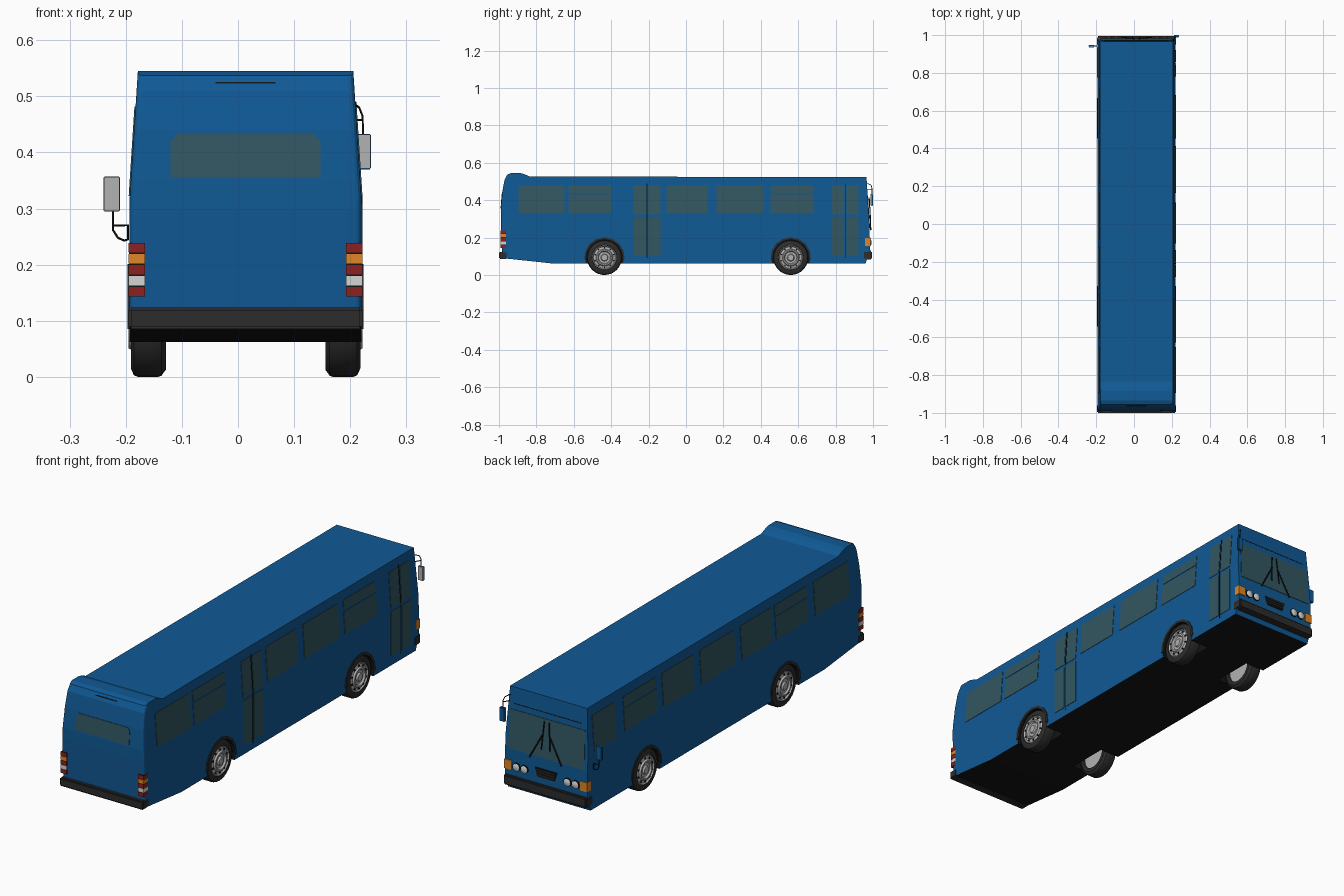
import bpy, bmesh, math
from mathutils import Vector, Matrix

cube = bpy.data.objects.get("Cube")
if cube:
    bpy.data.objects.remove(cube, do_unlink=True)

CX = 0.0135                      # centre line of the body
WHEEL_Y, AXLE_Z = (-0.436, 0.56), 0.093


def material(name, *rgb):
    m = bpy.data.materials.new(name)
    m.use_nodes = True
    m.diffuse_color = (*rgb, 1)
    m.node_tree.nodes["Principled BSDF"].inputs["Base Color"].default_value = (*rgb, 1)
    return m


BLUE = material("blue paint", 0.005, 0.1, 0.3)
GLASS = material("tinted glass", 0.032, 0.095, 0.12)
BLACK = material("black underside", 0.007, 0.007, 0.007)
RUBBER = material("dark grey rubber", 0.025, 0.025, 0.025)
RED = material("red lamp", 0.27, 0.015, 0.015)
ORANGE = material("orange lamp", 0.75, 0.24, 0.02)
WHITE = material("white lamp", 0.65, 0.67, 0.65)
METAL = material("light grey metal", 0.45, 0.45, 0.45)


def finish(name, bm, *mats):
    bmesh.ops.recalc_face_normals(bm, faces=bm.faces)
    mesh = bpy.data.meshes.new(name)
    bm.to_mesh(mesh)
    bm.free()
    for m in mats:
        mesh.materials.append(m)
    ob = bpy.data.objects.new(name, mesh)
    bpy.context.collection.objects.link(ob)
    return ob


def prism(bm, points, push):
    """Extrude a planar outline along a vector."""
    f = bm.faces.new([bm.verts.new(p) for p in points])
    ext = bmesh.ops.extrude_face_region(bm, geom=[f])["geom"]
    bmesh.ops.translate(bm, vec=push, verts=[v for v in ext if isinstance(v, bmesh.types.BMVert)])


def plates(name, outlines, out, mat, thick=0.003):
    """Thin plates lying on a surface, raised in the direction out."""
    bm = bmesh.new()
    out = Vector(out)
    for pts in outlines:
        prism(bm, [Vector(p) - out * 0.004 for p in pts], out * (0.004 + thick))
    return finish(name, bm, mat)


def box(name, lo, hi, mat, bevel=0.0):
    bm = bmesh.new()
    bmesh.ops.create_cube(bm, size=1)
    for v in bm.verts:
        v.co = [lo[i] if v.co[i] < 0 else hi[i] for i in range(3)]
    if bevel:
        bmesh.ops.bevel(bm, geom=bm.edges[:], offset=bevel, segments=2, affect='EDGES')
    return finish(name, bm, mat)


def lathe(name, profile, place, mat, steps=32):
    """Spin (x, radius) points about the x axis."""
    bm = bmesh.new()
    vs = [bm.verts.new((x, 0, r)) for x, r in profile]
    es = [bm.edges.new(p) for p in zip(vs, vs[1:])]
    bmesh.ops.spin(bm, geom=vs + es, axis=(1, 0, 0), cent=(0, 0, 0), angle=math.tau, steps=steps)
    bmesh.ops.remove_doubles(bm, verts=bm.verts, dist=1e-5)
    bm.transform(place)
    ob = finish(name, bm, mat)
    bpy.context.view_layer.objects.active = ob
    ob.select_set(True)
    bpy.ops.object.shade_smooth_by_angle(angle=math.radians(35))
    ob.select_set(False)
    return ob


def tube(name, points, mat, radius=0.002):
    cu = bpy.data.curves.new(name, 'CURVE')
    cu.dimensions, cu.bevel_depth, cu.bevel_resolution = '3D', radius, 1
    sp = cu.splines.new('POLY')
    sp.points.add(len(points) - 1)
    for p, co in zip(sp.points, points):
        p.co = (*co, 1)
    cu.materials.append(mat)
    bpy.context.collection.objects.link(bpy.data.objects.new(name, cu))


def interp(table, z):
    for (a, za), (b, zb) in zip(table, table[1:]):
        if z <= zb:
            return a + (b - a) * (z - za) / (zb - za)
    return table[-1][0]


# Body shell: side profile pulled across the width, sides leaning in above the waist
REAR = [(-0.982, 0.09), (-0.99, 0.3), (-0.99, 0.35), (-0.983, 0.44), (-0.97, 0.51), (-0.955, 0.537)]
FRONT = [(0.96, 0.062), (0.983, 0.13), (0.982, 0.25), (0.965, 0.524)]
ROOF = [(-0.935, 0.545), (-0.885, 0.545), (-0.862, 0.538), (-0.835, 0.526)]
WAIST = 0.32


def half(z):
    return 0.2065 - 0.0145 * max(0, z - WAIST) / 0.225


bm = bmesh.new()
outline = REAR + ROOF + FRONT[::-1] + [(-0.72, 0.062)]
prism(bm, [(-1, y, z) for y, z in outline], (2, 0, 0))
bmesh.ops.bisect_plane(bm, geom=bm.verts[:] + bm.edges[:] + bm.faces[:],
                       plane_co=(0, 0, WAIST), plane_no=(0, 0, 1))
for v in bm.verts:
    v.co.x = CX + math.copysign(half(v.co.z), v.co.x)
corners = [e for e in bm.edges if all(v.co.y < -0.95 for v in e.verts)
           and (e.verts[0].co.x - CX) * (e.verts[1].co.x - CX) > 0
           and len({round(f.normal.x) for f in e.link_faces}) > 1]
bmesh.ops.bevel(bm, geom=corners, offset=0.01, segments=3, profile=0.5, affect='EDGES')
body = finish("body_shell", bm, BLUE, BLACK)

# Wheel wells cut out of the shell
bm = bmesh.new()
for y in WHEEL_Y:
    for s in (-1, 1):
        place = Matrix.Translation((CX + s * 0.18, y, AXLE_Z)) @ Matrix.Rotation(math.pi / 2, 4, 'Y')
        bmesh.ops.create_cone(bm, cap_ends=True, segments=16, radius1=0.102, radius2=0.102,
                              depth=0.14, matrix=place)
cutter = finish("wheel_well_cutter", bm, BLACK)
cutter.hide_render = True
mod = body.modifiers.new("wells", 'BOOLEAN')
mod.operation, mod.solver, mod.object = 'DIFFERENCE', 'EXACT', cutter
bpy.context.view_layer.update()
body.data = bpy.data.meshes.new_from_object(body.evaluated_get(bpy.context.evaluated_depsgraph_get()))
body.modifiers.clear()
bpy.data.objects.remove(cutter, do_unlink=True)
body.data.materials.clear()
for m in (BLUE, BLACK):
    body.data.materials.append(m)
for p in body.data.polygons:
    c = p.center
    in_well = (c.z < 0.21 and abs(c.x - CX) < 0.2064 and abs(p.normal.y) < 0.999
               and any(abs(c.y - y) < 0.11 for y in WHEEL_Y))
    p.material_index = int(p.normal.z < -0.6 or in_well)


# Side glazing
def side_rect(s, y0, y1, z0, z1):
    return [(CX + s * half(z), y, z) for y, z in ((y0, z0), (y1, z0), (y1, z1), (y0, z1))]


def barred(y0, y1):
    return [(y0, y1, 0.33, 0.43), (y0, y1, 0.438, 0.482)]


def plain(y0, y1):
    return [(y0, y1, 0.33, 0.482)]


def door(y0, y1):
    m = (y0 + y1) / 2
    return [(a, b, *z) for a, b in ((y0, m - 0.006), (m + 0.006, y1))
            for z in ((0.105, 0.308), (0.322, 0.482))]


right = (plain(-0.895, -0.65) + barred(-0.628, -0.4) + door(-0.28, -0.137) + plain(-0.104, 0.115)
         + plain(0.163, 0.414) + barred(0.452, 0.682) + door(0.78, 0.922))
left = (plain(-0.895, -0.65) + barred(-0.6, -0.37) + plain(-0.345, -0.125) + plain(-0.08, 0.165)
        + plain(0.215, 0.437) + barred(0.48, 0.715) + [(0.775, 0.935, 0.322, 0.482)])
for name, s, rects in (("door_side_windows", 1, right), ("driver_side_windows", -1, left)):
    plates(name, [side_rect(s, *r) for r in rects], (s, 0, 0), GLASS, 0.002)
plates("door_seals", [side_rect(1, m - 0.002, m + 0.002, *z) for m in (-0.2085, 0.851)
                      for z in ((0.09, 0.32), (0.32, 0.49))], (1, 0, 0), BLACK, 0.002)


# Rear end: window, vent slot, lamp clusters, bumper
def on_rear(pts):
    return [(x, interp(REAR, z), z) for x, z in pts]


def on_front(pts):
    return [(CX + x, interp(FRONT, z), z) for x, z in pts]


plates("rear_window", [on_rear([(-0.12, 0.356), (0.147, 0.356), (0.147, 0.42), (0.135, 0.433),
                                (-0.108, 0.433), (-0.12, 0.42)])], (0, -1, 0), GLASS, 0.002)
plates("rear_vent_slot", [on_rear([(-0.04, 0.523), (0.067, 0.523), (0.067, 0.526), (-0.04, 0.526)])],
       (0, -1, 0), BLACK, 0.002)
lamps = [RED, WHITE, RED, ORANGE, RED]
for s, side in ((-1, "right"), (1, "left")):
    for i, mat in enumerate(lamps):
        z = 0.143 + i * 0.0196
        xs = sorted((CX + s * 0.179, CX + s * 0.2085))
        box(f"rear_lamp_{side}_{i}", (xs[0], -0.993, z), (xs[1], -0.962, z + 0.0175), mat)
    box(f"rear_lamp_{side}_base", (xs[0] + 0.001, -0.9915, 0.143), (xs[1] - 0.001, -0.963, 0.239), BLACK)
box("rear_bumper", (CX - 0.209, -1.0, 0.085), (CX + 0.209, -0.955, 0.124), RUBBER, 0.005)

# Front end: windscreen, panel line, grille, bumper
plates("windscreen", [on_front([(-0.192, 0.25), (0.192, 0.25), (0.188, 0.425), (-0.188, 0.425)])],
       (0, 1, 0), GLASS, 0.002)
plates("destination_panel_line", [on_front([(-0.17, 0.45), (0.17, 0.45), (0.17, 0.453), (-0.17, 0.453)])],
       (0, 1, 0), BLACK, 0.001)
plates("grille", [on_front([(-0.042, 0.16), (0.042, 0.16), (0.056, 0.2), (-0.056, 0.2)])],
       (0, 1, 0), BLACK)
plates("grille_slats", [on_front([(-0.045, z), (0.045, z), (0.045, z + 0.005), (-0.045, z + 0.005)])
                        for z in (0.168, 0.179, 0.19)], (0, 1, 0), RUBBER, 0.005)
box("front_bumper", (CX - 0.209, 0.945, 0.083), (CX + 0.209, 0.994, 0.13), RUBBER, 0.006)
for s, side in ((-1, "left"), (1, "right")):
    xs = sorted((CX + s * 0.172, CX + s * 0.2085))
    box(f"front_indicator_{side}", (xs[0], 0.958, 0.155), (xs[1], 0.987, 0.197), ORANGE)
    for i, x in enumerate((0.148, 0.108)):
        place = Matrix.Translation((CX + s * x, 0.98, 0.174)) @ Matrix.Rotation(math.pi / 2, 4, 'Z')
        lathe(f"headlamp_rim_{side}_{i}", [(0, 0.019), (0.007, 0.019), (0.007, 0)], place, BLACK, 20)
        lathe(f"headlamp_{side}_{i}", [(0, 0.016), (0.008, 0.016), (0.011, 0.009), (0.012, 0)],
              place, WHITE, 20)
    tube(f"wiper_arm_{side}", [(CX + s * 0.08, 0.988, 0.24), (CX + s * 0.015, 0.983, 0.36)], BLACK, 0.003)
    tube(f"wiper_blade_{side}", [(CX + s * 0.022, 0.987, 0.29), (CX + s * 0.012, 0.979, 0.415)], BLACK, 0.003)

# Wheels with hubs, holes and arch trims
TYRE = [(0.142, 0.064), (0.142, 0.08), (0.15, 0.091), (0.156, 0.093), (0.192, 0.093),
        (0.199, 0.09), (0.2045, 0.078), (0.2045, 0.066), (0.198, 0.063)]
HUB = [(0.15, 0), (0.15, 0.064), (0.201, 0.066), (0.203, 0.062), (0.198, 0.058), (0.201, 0.046),
       (0.2085, 0.042), (0.2085, 0.036), (0.201, 0.031), (0.201, 0.02), (0.208, 0.016), (0.208, 0)]
for y, end in zip(WHEEL_Y, ("rear", "front")):
    for s, side in ((-1, "left"), (1, "right")):
        place = Matrix.Translation((CX, y, AXLE_Z)) @ Matrix.Scale(s, 4, (1, 0, 0))
        lathe(f"{end}_tyre_{side}", TYRE, place, RUBBER)
        lathe(f"{end}_hub_{side}", HUB, place, METAL)
        holes, trim = bmesh.new(), bmesh.new()
        for k in range(10):
            a = math.tau * k / 10
            spot = Matrix.Rotation(a, 4, 'X') @ Matrix.Translation((0.2, 0, 0.052))
            bmesh.ops.create_cube(holes, size=0.007, matrix=place @ spot)
        finish(f"{end}_hub_holes_{side}", holes, BLACK)
        for k in range(8):
            a, b = (math.radians(-4 + 23.5 * (k + d)) for d in (0, 1))
            ring = [(0.203, r * math.cos(t), r * math.sin(t))
                    for r, t in ((0.096, a), (0.108, a), (0.108, b), (0.096, b))]
            prism(trim, [place @ Vector(p) for p in ring], (s * 0.007, 0, 0))
        bmesh.ops.remove_doubles(trim, verts=trim.verts, dist=1e-5)
        finish(f"{end}_arch_trim_{side}", trim, RUBBER)

# Mirrors: blue housings, grey faces to the rear, bent arms
for side, x0, x1, z0, z1, y in (("left", -0.24, -0.21, 0.295, 0.357, 0.94),
                                ("right", 0.211, 0.237, 0.37, 0.433, 0.992)):
    box(f"mirror_housing_{side}", (x0, y - 0.003, z0), (x1, y + 0.008, z1), BLUE, 0.002)
    box(f"mirror_face_{side}", (x0 + 0.001, y - 0.005, z0 + 0.001), (x1 - 0.001, y, z1 - 0.001), METAL)
tube("mirror_arm_left", [(-0.223, 0.942, 0.3), (-0.223, 0.942, 0.262), (-0.214, 0.942, 0.248),
                         (-0.203, 0.942, 0.243), (-0.196, 0.942, 0.245), (-0.196, 0.942, 0.27),
                         (-0.222, 0.942, 0.27)], BLACK)
tube("mirror_arm_right", [(0.223, 0.994, 0.43), (0.222, 0.994, 0.465), (0.216, 0.99, 0.48),
                          (0.206, 0.975, 0.487), (0.2, 0.96, 0.487)], BLACK)
tube("mirror_brace_right", [(0.222, 0.994, 0.458), (0.2, 0.96, 0.458)], BLACK)
